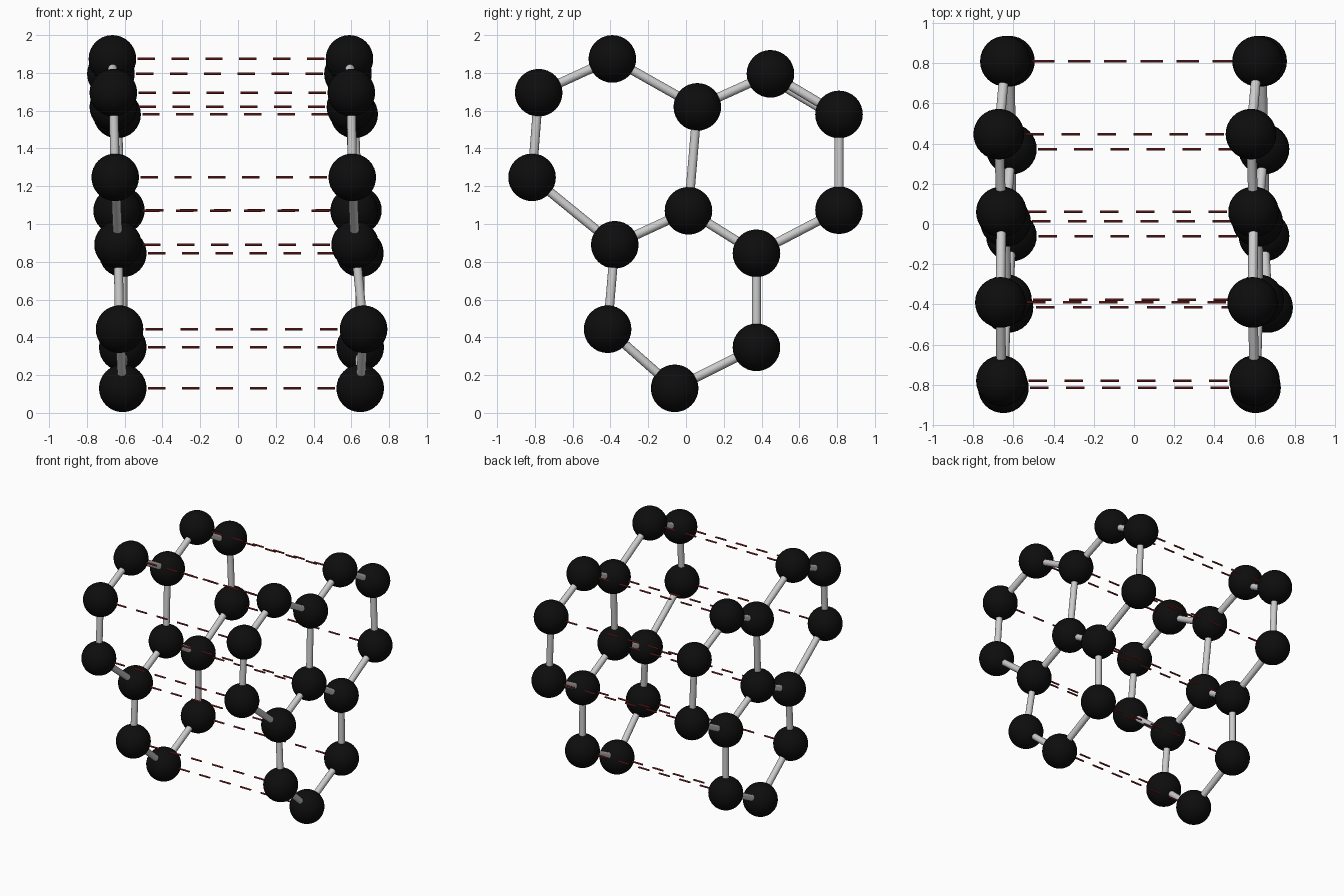
import bpy
from mathutils import Vector

if "Cube" in bpy.data.objects:
    bpy.data.objects.remove(bpy.data.objects["Cube"])

ATOM_R, BOND_R, DASH_R, DASH_LEN = 0.126, 0.024, 0.0065, 0.092

# Sheet atoms: (left x, right x, y, z)
ATOMS = {
    "a": (-0.66, 0.60, -0.78, 1.695), "b": (-0.665, 0.59, -0.39, 1.874),
    "c": (-0.66, 0.595, 0.06, 1.62), "d": (-0.673, 0.582, 0.447, 1.795),
    "e": (-0.64, 0.615, 0.81, 1.58), "f": (-0.62, 0.635, 0.81, 1.073),
    "g": (-0.61, 0.645, 0.373, 0.845), "h": (-0.64, 0.615, 0.013, 1.07),
    "i": (-0.635, 0.62, -0.377, 0.89), "j": (-0.627, 0.665, -0.415, 0.443),
    "k": (-0.61, 0.647, -0.06, 0.13), "l": (-0.61, 0.647, 0.373, 0.347),
    "m": (-0.65, 0.605, -0.815, 1.247),
}
BONDS = "ab am bc cd de ef fg gh hc hi im ij jk kl lg".split()


def material(name, rgb):
    mat = bpy.data.materials.new(name)
    mat.diffuse_color = (*rgb, 1)
    mat.use_nodes = True
    mat.node_tree.nodes["Principled BSDF"].inputs["Base Color"].default_value = mat.diffuse_color
    return mat


black = material("black", (0.004, 0.004, 0.004))
red = material("dark_red", (0.28, 0.025, 0.025))


def finish(name, mat=None):
    ob = bpy.context.object
    ob.name = name
    if mat:
        ob.data.materials.append(mat)
    bpy.ops.object.shade_smooth_by_angle()
    return ob


def rod(name, p, q, radius, mat=None, sides=20):
    axis = q - p
    bpy.ops.mesh.primitive_cylinder_add(
        vertices=sides, radius=radius, depth=axis.length, location=(p + q) / 2,
        rotation=axis.to_track_quat('Z', 'Y').to_euler())
    return finish(name, mat)


# Two facing carbon sheets of balls and rods
sheets = {}
for s, side in enumerate(("left", "right")):
    pos = {k: Vector((v[s], v[2], v[3])) for k, v in ATOMS.items()}
    sheets[side] = pos
    for k, p in pos.items():
        bpy.ops.mesh.primitive_uv_sphere_add(segments=32, ring_count=16, radius=ATOM_R, location=p)
        finish(f"{side}_atom_{k}", black)
    for u, v in BONDS:
        # One rod on the left sheet sits slightly low
        drop = Vector((0, 0, -0.025 if (side, u + v) == ("left", "de") else 0))
        rod(f"{side}_bond_{u}{v}", pos[u] + drop, pos[v] + drop, BOND_R)

# Dashed links between matching atoms (end dashes lie inside the balls)
for k in ATOMS:
    p, q = sheets["left"][k], sheets["right"][k]
    half = (q - p).normalized() * DASH_LEN / 2
    for n in range(1, 7):
        c = p.lerp(q, n / 7)
        rod(f"link_{k}_dash_{n}", c - half, c + half, DASH_R, red, 10)
